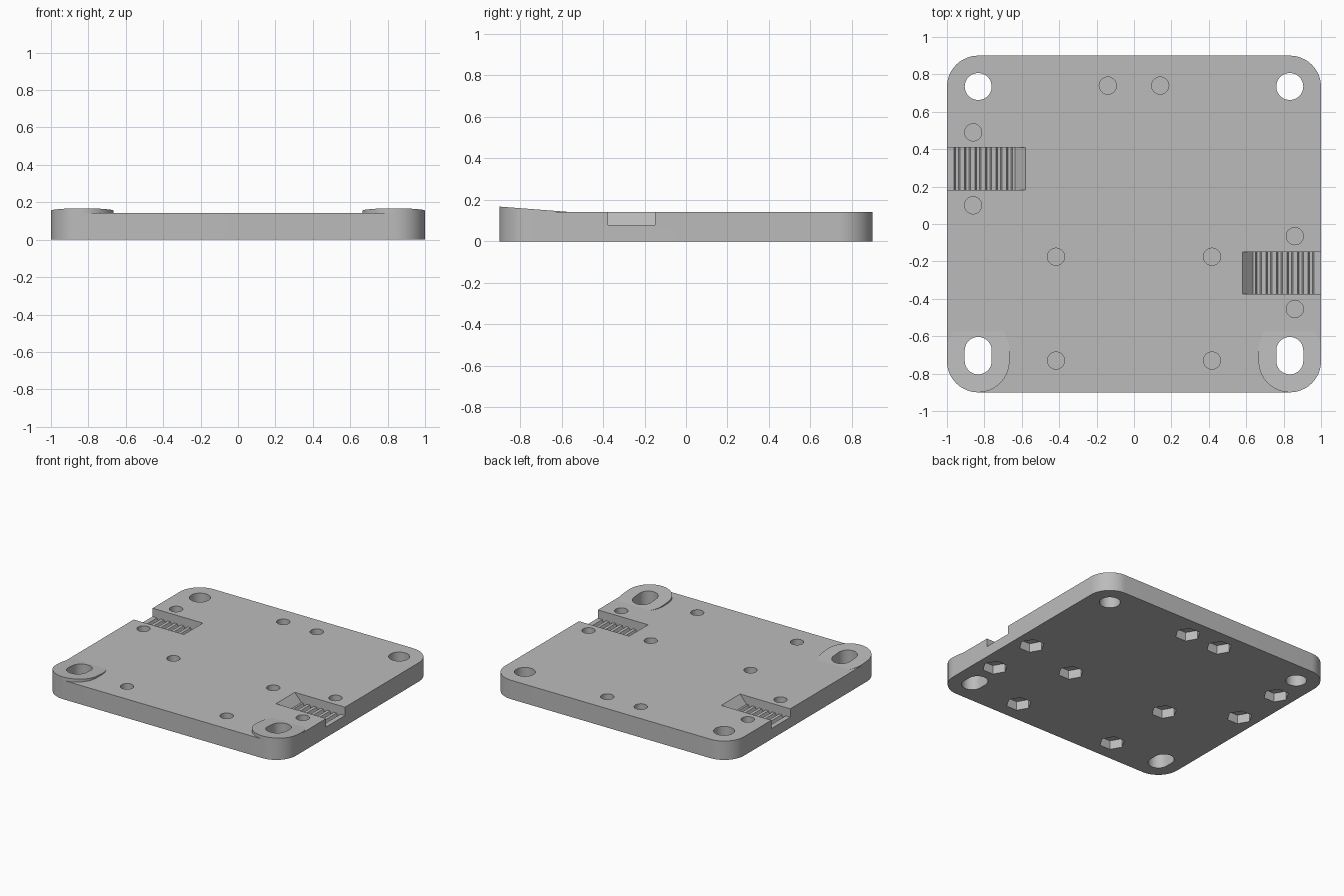
import bpy, bmesh, math
from mathutils import Vector

if "Cube" in bpy.data.objects:
    bpy.data.objects.remove(bpy.data.objects["Cube"], do_unlink=True)

THICK = 0.143
CORNER = 0.167
COLS = (-0.833, 0.833)
FRONT_Y, BACK_Y = -0.733, 0.735

grey = bpy.data.materials.new("plain_grey")
grey.use_nodes = True
grey.diffuse_color = (0.5, 0.5, 0.5, 1)
grey.node_tree.nodes["Principled BSDF"].inputs["Base Color"].default_value = (0.5, 0.5, 0.5, 1)


def rounded(cx, cy, hx, hy, r, seg=16):
    """Outline of a rectangle of half sizes hx, hy with corner arcs of radius r."""
    pts = []
    for quarter, (sx, sy) in enumerate([(1, 1), (-1, 1), (-1, -1), (1, -1)]):
        for i in range(seg + 1):
            a = math.pi / 2 * (quarter + i / seg)
            p = Vector((cx + sx * (hx - r) + r * math.cos(a),
                        cy + sy * (hy - r) + r * math.sin(a)))
            if not pts or (p - pts[-1]).length > 1e-5:
                pts.append(p)
    if (pts[0] - pts[-1]).length < 1e-5:
        pts.pop()
    return pts


def ring(cx, cy, r, n):
    return [Vector((cx + r * math.cos(math.tau * i / n),
                    cy + r * math.sin(math.tau * i / n))) for i in range(n)]


def loft(bm, low, high):
    """Closed solid between two matching 3D outlines."""
    a = [bm.verts.new(p) for p in low]
    b = [bm.verts.new(p) for p in high]
    faces = [bm.faces.new(a[::-1]), bm.faces.new(b)]
    n = len(a)
    faces += [bm.faces.new((a[i], a[(i + 1) % n], b[(i + 1) % n], b[i])) for i in range(n)]
    bmesh.ops.recalc_face_normals(bm, faces=faces)


def prism(bm, outline, bottom, top):
    """Upright solid; top is a height or a function of y."""
    height = top if callable(top) else lambda y: top
    loft(bm, [(p.x, p.y, bottom) for p in outline],
         [(p.x, p.y, height(p.y)) for p in outline])


def make(name, bm):
    mesh = bpy.data.meshes.new(name)
    bm.to_mesh(mesh)
    bm.free()
    mesh.materials.append(grey)
    ob = bpy.data.objects.new(name, mesh)
    bpy.context.collection.objects.link(ob)
    return ob


def belt_pocket(bm, side, y0, y1):
    """Open-ended pocket with a ramp and a toothed floor."""
    floor, pitch, depth = 0.08, 0.056, 0.02
    prof = [(1.05, 0.2), (0.58, 0.2), (0.58, THICK), (0.635, floor)]
    x = 0.65
    while x < 0.96:
        prof += [(x, floor), (x + 0.008, floor - depth),
                 (x + 0.024, floor - depth), (x + 0.032, floor)]
        x += pitch
    prof.append((1.05, floor))
    loft(bm, [(side * px, y0, pz) for px, pz in prof],
         [(side * px, y1, pz) for px, pz in prof])


# Cutter: mounting holes, slots, screw holes with nut traps, belt pockets
bm = bmesh.new()
for x in COLS:
    prism(bm, ring(x, BACK_Y, 0.072, 48), -0.1, 0.3)
    prism(bm, rounded(x, -0.704, 0.072, 0.1, 0.072), -0.1, 0.3)
screws = [(-0.86, 0.49), (-0.86, 0.10), (0.86, -0.065), (0.86, -0.455)]
screws += [(s * 0.14, 0.74) for s in (-1, 1)]
screws += [(s * 0.417, y) for s in (-1, 1) for y in (-0.175, -0.73)]
for x, y in screws:
    prism(bm, ring(x, y, 0.088, 6), -0.1, 0.067)
    prism(bm, ring(x, y, 0.046, 32), 0.075, 0.3)
belt_pocket(bm, -1, 0.183, 0.408)
belt_pocket(bm, 1, -0.375, -0.15)
cutter = make("hole_cutter", bm)
cutter.hide_render = True

# Base plate
bm = bmesh.new()
prism(bm, rounded(0, 0, 1, 0.9, CORNER), 0, THICK)
parts = [make("base_plate", bm)]

# Sloped pads around the front slots
for name, x in zip(("right_pad", "left_pad"), COLS):
    bm = bmesh.new()
    prism(bm, rounded(x, -0.704, CORNER, 0.196, CORNER), 0.13,
          lambda y: 0.168 - 0.077 * (y + 0.9))
    parts.append(make(name, bm))

# Cut the holes and bake the result
for ob in parts:
    mod = ob.modifiers.new("holes", 'BOOLEAN')
    mod.operation = 'DIFFERENCE'
    mod.solver = 'EXACT'
    mod.object = cutter
deps = bpy.context.evaluated_depsgraph_get()
baked = [bpy.data.meshes.new_from_object(ob.evaluated_get(deps)) for ob in parts]
for ob, mesh in zip(parts, baked):
    ob.modifiers.clear()
    ob.data = mesh
bpy.data.objects.remove(cutter, do_unlink=True)

# Smooth round walls, crisp edges
bpy.ops.object.select_all(action='DESELECT')
for ob in parts:
    ob.select_set(True)
bpy.context.view_layer.objects.active = parts[0]
bpy.ops.object.shade_smooth_by_angle(angle=math.radians(30))
